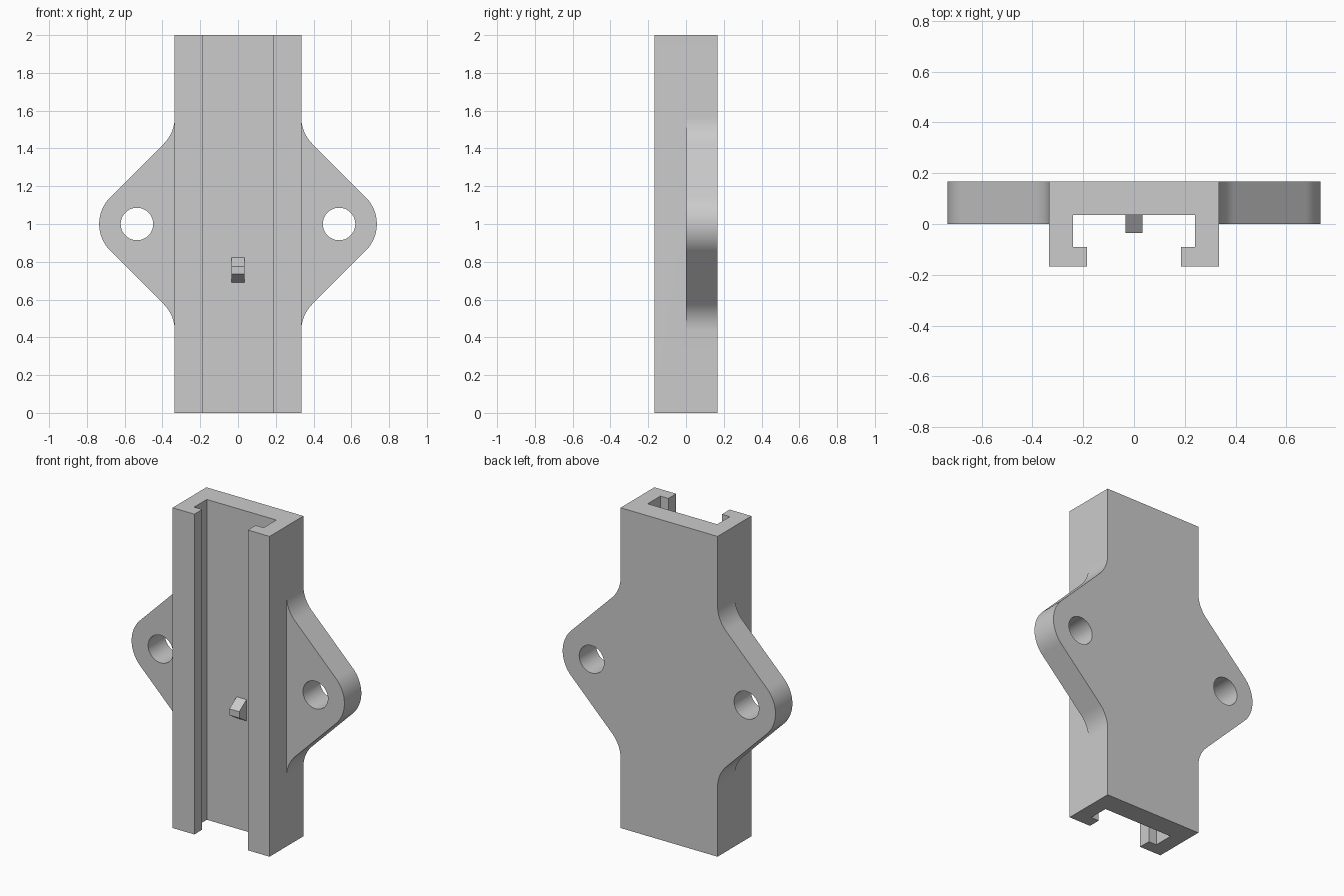
import bpy
import bmesh
from math import cos, sin, radians
from mathutils import Vector

if "Cube" in bpy.data.objects:
    bpy.data.objects.remove(bpy.data.objects["Cube"])

grey = bpy.data.materials.new("light_grey")
grey.use_nodes = True
colour = (0.6, 0.6, 0.6, 1)
grey.diffuse_color = colour
grey.node_tree.nodes["Principled BSDF"].inputs["Base Color"].default_value = colour

HALF, BACK, CENTRE = 0.335, 0.167, 1.0    # half width, back face, mid height
EAR_X, ROUND, HOLE = 0.535, 0.2, 0.086    # ear centre, corner radius, hole radius


def prism(name, points, direction):
    """Extrude a closed 3D outline along a direction."""
    bm = bmesh.new()
    face = bm.faces.new([bm.verts.new(p) for p in points])
    new = bmesh.ops.extrude_face_region(bm, geom=[face])["geom"]
    verts = [v for v in new if isinstance(v, bmesh.types.BMVert)]
    bmesh.ops.translate(bm, verts=verts, vec=Vector(direction))
    bmesh.ops.recalc_face_normals(bm, faces=bm.faces)
    mesh = bpy.data.meshes.new(name)
    bm.to_mesh(mesh)
    bm.free()
    mesh.materials.append(grey)
    obj = bpy.data.objects.new(name, mesh)
    bpy.context.collection.objects.link(obj)
    return obj


def arc(x, z, radius, start, end, steps):
    angles = [radians(start + (end - start) * i / steps) for i in range(steps + 1)]
    return [(x + radius * cos(a), z + radius * sin(a)) for a in angles]


def combine(target, tool, operation):
    """Apply a boolean and discard the tool object."""
    mod = target.modifiers.new(operation, "BOOLEAN")
    mod.operation, mod.solver, mod.object = operation, "EXACT", tool
    bpy.context.view_layer.objects.active = target
    bpy.ops.object.modifier_apply(modifier=mod.name)
    bpy.data.objects.remove(tool)


# Channel with inward lips, mirrored half section
half = [(HALF, BACK), (HALF, -BACK), (0.185, -BACK),
        (0.185, -0.09), (0.24, -0.09), (0.24, 0.035)]
section = half + [(-x, y) for x, y in reversed(half)]
channel = prism("channel_bracket", [(x, y, 0) for x, y in section], (0, 0, 2))

# Ears: rounded tip, straight 45 degree flanks, concave fillets into the channel
rise = ROUND * 2 ** 0.5 * 2               # height of the fillet centre above the tip centre
upper = arc(EAR_X, CENTRE, ROUND, 0, 45, 12) + arc(EAR_X, CENTRE + rise, ROUND, 225, 180, 12)
upper.append((HALF - 0.04, CENTRE + rise))
outline = [(x, 2 * CENTRE - z) for x, z in reversed(upper[1:])] + upper
circle = arc(EAR_X, CENTRE, HOLE, 0, 360, 48)[:-1]
for side in (1, -1):
    ear = prism("ear", [(side * x, 0, z) for x, z in outline], (0, BACK, 0))
    combine(channel, ear, "UNION")
    drill = prism("drill", [(side * x, -0.1, z) for x, z in circle], (0, 0.4, 0))
    combine(channel, drill, "DIFFERENCE")

# Small wedge-shaped catch on the channel floor
catch_side = [(0.05, 0.69), (0.035, 0.69), (-0.036, 0.735),
              (-0.036, 0.775), (0.035, 0.823), (0.05, 0.823)]
catch = prism("catch", [(-0.034, y, z) for y, z in catch_side], (0.068, 0, 0))

# Smooth the curved walls, keep all other edges sharp
bpy.ops.object.select_all(action="DESELECT")
channel.select_set(True)
bpy.context.view_layer.objects.active = channel
bpy.ops.object.shade_smooth_by_angle(angle=radians(30))
